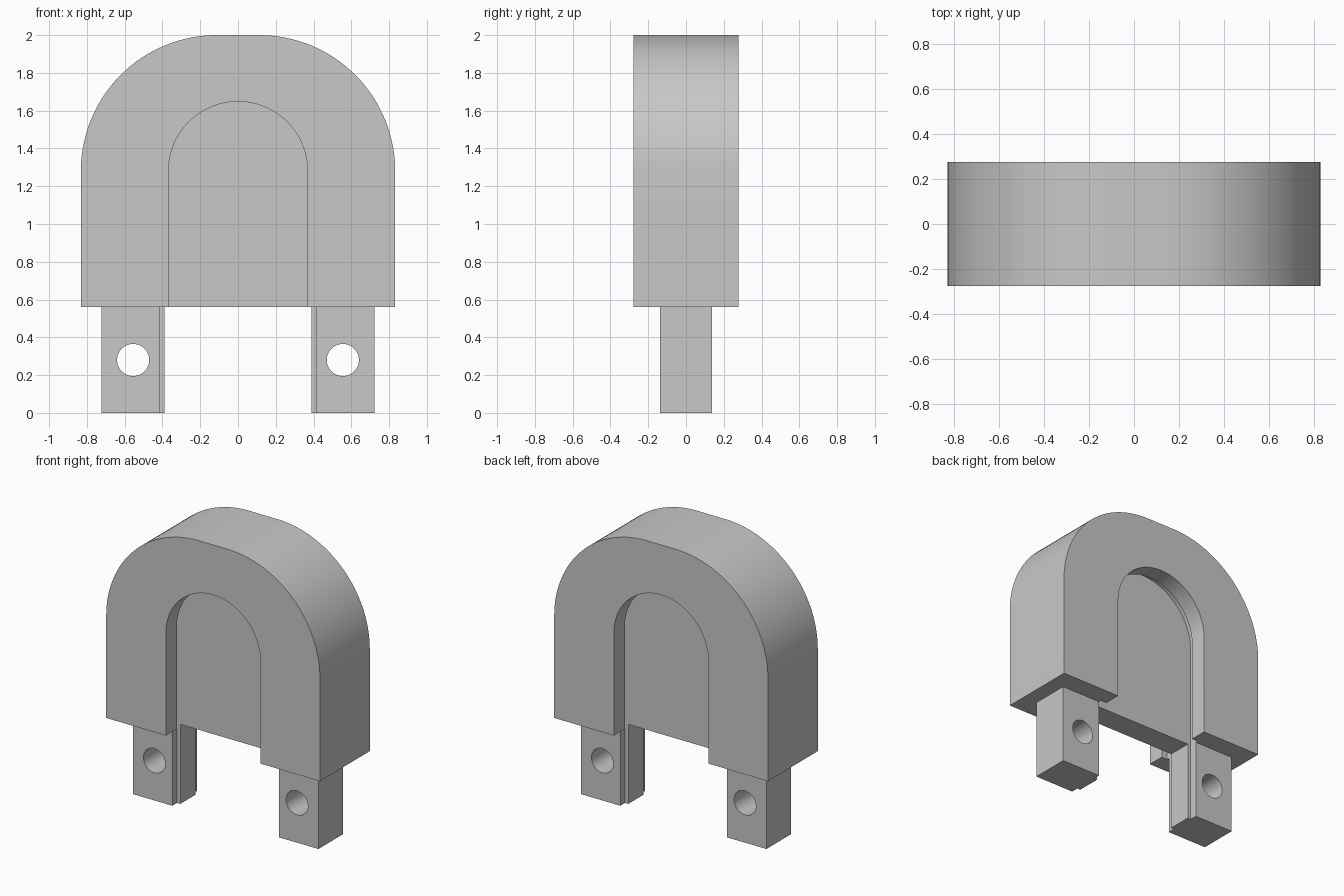
import bpy, bmesh
from math import sin, cos, pi
from mathutils import Vector

if "Cube" in bpy.data.objects:
    bpy.data.objects.remove(bpy.data.objects["Cube"], do_unlink=True)

grey = bpy.data.materials.new("plain grey")
grey.use_nodes = True
colour = (0.58, 0.58, 0.58, 1)
grey.diffuse_color = colour
grey.node_tree.nodes["Principled BSDF"].inputs["Base Color"].default_value = colour

BASE, SPRING = 0.56, 1.28      # underside of body, start of the arches
DEPTH, WEB = 0.277, 0.085      # half thickness of body and of centre web


def extrude(name, points, direction):
    """Solid made by sweeping a closed outline along a vector."""
    bm = bmesh.new()
    face = bm.faces.new([bm.verts.new(p) for p in points])
    new = bmesh.ops.extrude_face_region(bm, geom=[face])["geom"]
    bmesh.ops.translate(bm, vec=Vector(direction),
                        verts=[g for g in new if isinstance(g, bmesh.types.BMVert)])
    bmesh.ops.recalc_face_normals(bm, faces=bm.faces)
    mesh = bpy.data.meshes.new(name)
    bm.to_mesh(mesh)
    bm.free()
    mesh.materials.append(grey)
    ob = bpy.data.objects.new(name, mesh)
    bpy.context.collection.objects.link(ob)
    return ob


def arch(name, half, radius, bottom, y0, y1, steps=32):
    """Arched slab; a radius below the half width leaves a flat crown."""
    flat = half - radius
    right = [(flat + radius * cos(a), y0, SPRING + radius * sin(a))
             for a in (pi / 2 * i / steps for i in range(steps + 1))]
    left = [(-x, y, z) for x, y, z in reversed(right)]
    if flat < 1e-6:
        left = left[1:]
    outline = [(half, y0, bottom)] + right + left + [(-half, y0, bottom)]
    return extrude(name, outline, (0, y1 - y0, 0))


def activate(ob):
    bpy.ops.object.select_all(action='DESELECT')
    ob.select_set(True)
    bpy.context.view_layer.objects.active = ob


def cut(ob, cutter):
    cutter.hide_render = True
    mod = ob.modifiers.new("cut", 'BOOLEAN')
    mod.operation, mod.solver, mod.object = 'DIFFERENCE', 'EXACT', cutter
    activate(ob)
    bpy.ops.object.modifier_apply(modifier=mod.name)
    bpy.data.objects.remove(cutter, do_unlink=True)


def smooth(ob):
    activate(ob)
    bpy.ops.object.shade_smooth_by_angle(angle=pi / 6)


# Arched body with a recess and an undercut groove on both faces
body = arch("arched_body", 0.832, 0.72, BASE, -DEPTH, DEPTH)
for s in (-1, 1):
    cut(body, arch("recess_cutter", 0.368, 0.368, 0.3, s * 0.4, s * 0.12))
    cut(body, arch("groove_cutter", 0.415, 0.415, 0.3, s * 0.155, s * WEB))
smooth(body)

# Two stepped legs, each with a round cross hole
for s, side in ((1, "left"), (-1, "right")):
    half = [(0.722, 0.137), (0.415, 0.137), (0.415, WEB), (0.39, WEB)]
    outline = half + [(x, -y) for x, y in reversed(half)]
    leg = extrude(side + "_leg", [(s * x, y, 0) for x, y in outline], (0, 0, BASE))
    ring = [2 * pi * i / 48 for i in range(48)]
    cut(leg, extrude("hole_cutter",
                     [(s * 0.555 + 0.085 * cos(a), -0.3, 0.28 + 0.085 * sin(a)) for a in ring],
                     (0, 0.6, 0)))
    smooth(leg)
